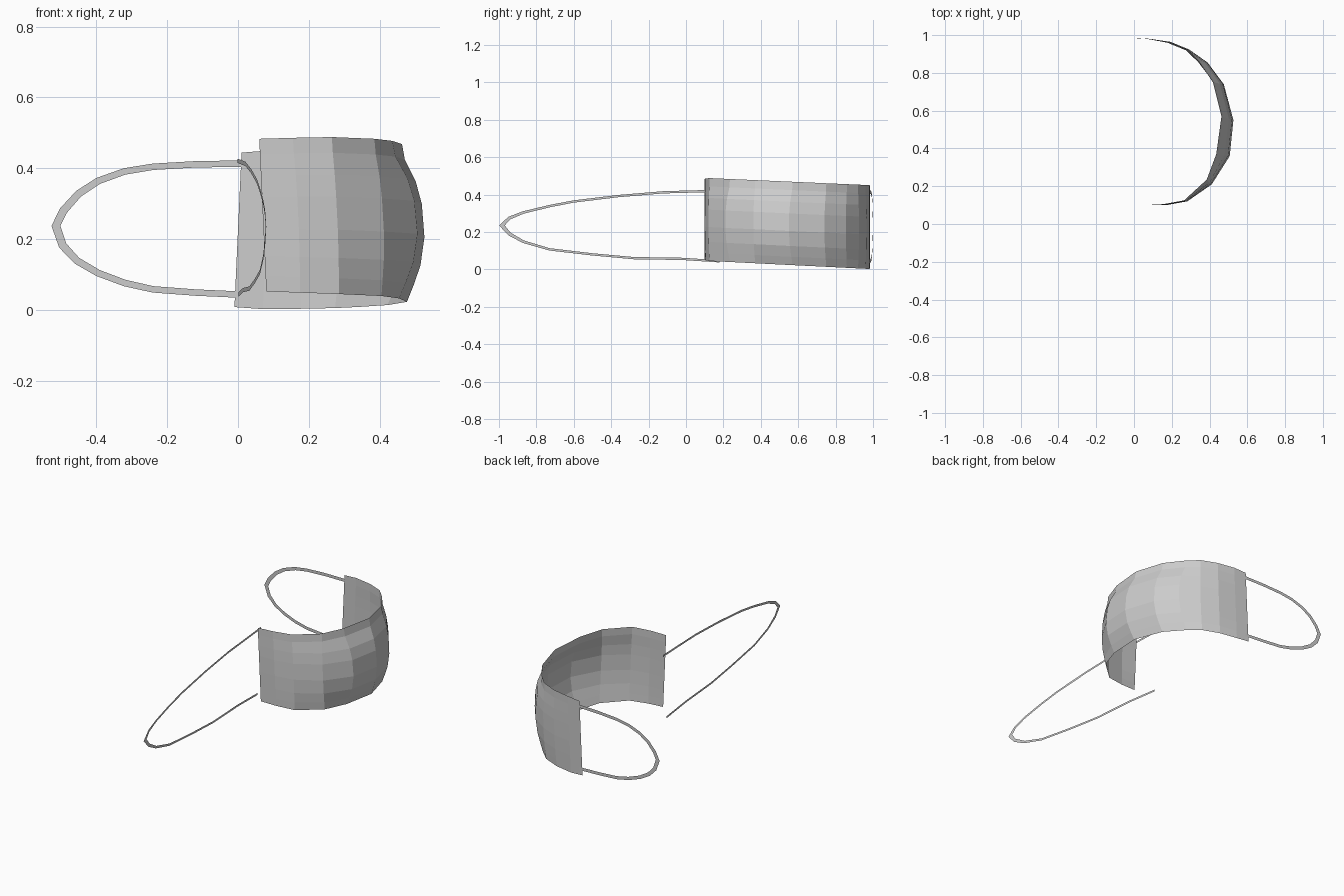
import bpy
from mathutils import Vector

if "Cube" in bpy.data.objects:
    bpy.data.objects.remove(bpy.data.objects["Cube"])


def make_object(name, verts, faces):
    mesh = bpy.data.meshes.new(name)
    mesh.from_pydata(verts, [], faces)
    mesh.update()
    obj = bpy.data.objects.new(name, mesh)
    bpy.context.collection.objects.link(obj)
    return obj


def grid_faces(columns, rows):
    return [(c * rows + r, (c + 1) * rows + r, (c + 1) * rows + r + 1, c * rows + r + 1)
            for c in range(columns - 1) for r in range(rows - 1)]


# Mask panel: plan curve at mid height (x, y) and at the rims (x, y)
plan = [(.07, .10, .07, .10), (.17, .10, .165, .105), (.28, .12, .275, .125),
        (.41, .21, .395, .235), (.505, .36, .445, .37), (.525, .55, .47, .57),
        (.475, .74, .42, .75), (.39, .855, .34, .86), (.29, .925, .28, .92),
        (.19, .965, .185, .96), (.08, .98, .08, .98), (0, .985, 0, .985)]
# Height fraction and bulge amount of each row
rows = [(0, 0), (.1, .35), (.23, .75), (.41, 1), (.62, .92), (.76, .65), (.9, .12), (1, 0)]

verts = []
for i, (mx, my, rx, ry) in enumerate(plan):
    t = (ry - .1) / .885
    dip = 0 if i == len(plan) - 1 else .006 * min(1, i / 2)
    bottom = .052 - .044 * t - dip
    top = .483 - .039 * t + dip
    shear = -.010 + .020 * t ** 3
    for v, bulge in rows:
        x = rx + (mx - rx) * bulge + (2 * v - 1) * shear
        y = ry + (my - ry) * bulge
        verts.append((x, y, bottom + (top - bottom) * v))
make_object("mask_panel", verts, grid_faces(len(plan), len(rows)))


# Ear loops: flat ribbons swept along a centre path (distance, z)
def ear_loop(name, path, strand_half, tip_half, place):
    points = [Vector(p) for p in path]
    verts = []
    for i, p in enumerate(points):
        a, b = points[max(i - 1, 0)], points[min(i + 1, len(points) - 1)]
        d = (b - a).normalized()
        normal = Vector((-d.y, d.x))
        half = strand_half + (tip_half - strand_half) * normal.x ** 2
        for side in (-half, half):
            q = p + normal * side
            verts.append(place(q.x, q.y))
    return make_object(name, verts, grid_faces(len(points), 2))


back_path = [(.01, .413), (-.12, .411), (-.24, .404), (-.32, .391), (-.395, .364),
             (-.45, .328), (-.493, .28), (-.514, .237), (-.495, .182), (-.455, .139),
             (-.395, .104), (-.32, .076), (-.24, .058), (-.12, .049), (.01, .043)]
ear_loop("back_ear_loop", back_path, .009, .0125,
         lambda s, z: (s, .985 - .028 * s, z))

front_path = [(.22, .421), (.1, .418), (-.12, .412), (-.36, .392), (-.6, .363),
              (-.73, .338), (-.87, .304), (-.945, .274), (-.984, .235), (-.945, .19),
              (-.87, .148), (-.73, .107), (-.5, .080), (-.28, .060), (-.02, .056),
              (.18, .043)]
ear_loop("front_ear_loop", front_path, .006, .015,
         lambda s, z: (.013 - .067 * s, s, z))
